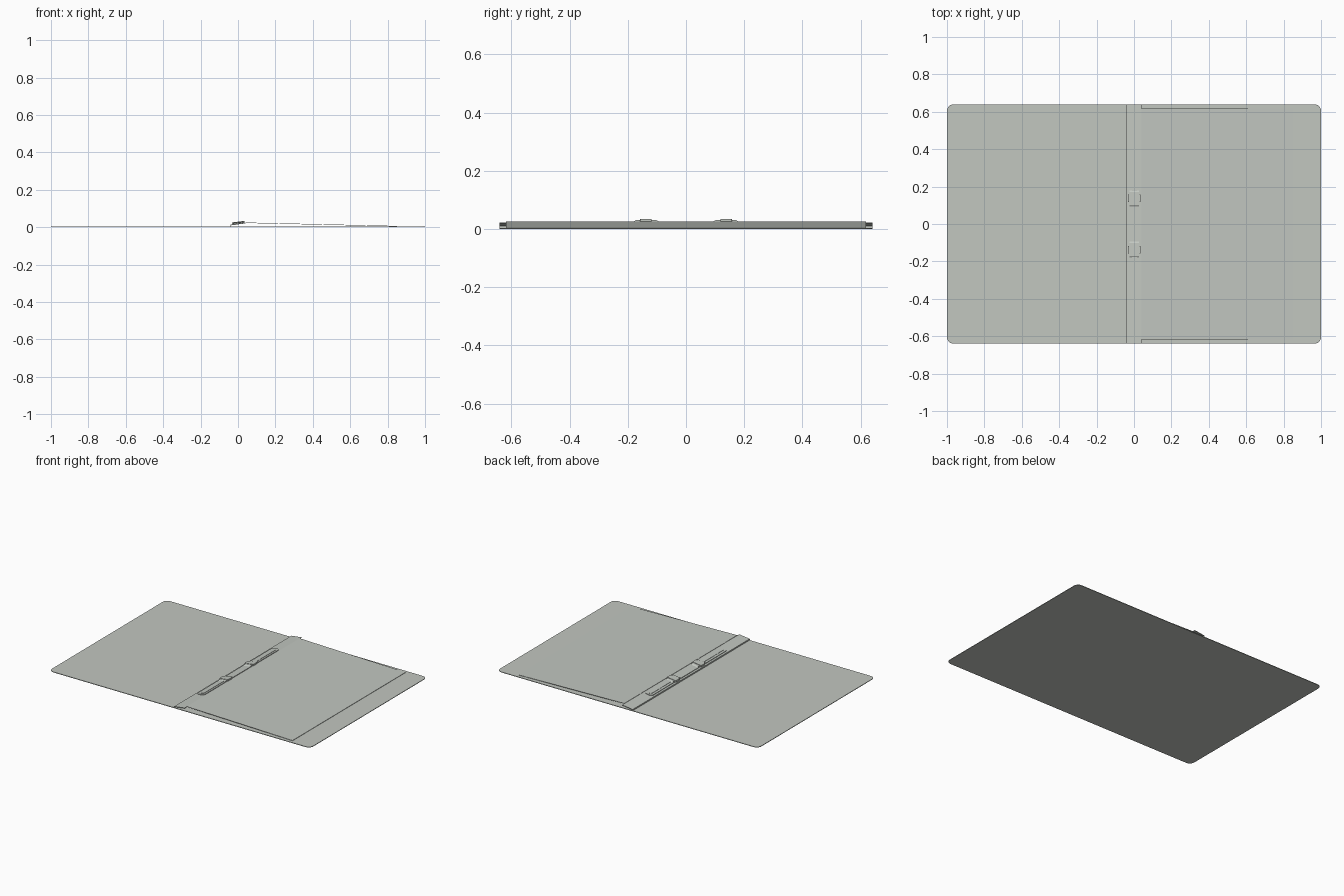
import bpy, bmesh, math

if "Cube" in bpy.data.objects:
    bpy.data.objects.remove(bpy.data.objects["Cube"])

card = bpy.data.materials.new("grey green card")
card.diffuse_color = (0.54, 0.57, 0.53, 1)
card.use_nodes = True
card.node_tree.nodes["Principled BSDF"].inputs["Base Color"].default_value = card.diffuse_color

SPINE_L, SPINE_R = -0.04, 0.04


def spine_z(x):
    """Height of the tilted spine surface at x."""
    return 0.013 + (x - SPINE_L) / (SPINE_R - SPINE_L) * 0.010


def finish(name, bm):
    bmesh.ops.recalc_face_normals(bm, faces=bm.faces[:])
    mesh = bpy.data.meshes.new(name)
    bm.to_mesh(mesh)
    bm.free()
    mesh.materials.append(card)
    obj = bpy.data.objects.new(name, mesh)
    bpy.context.collection.objects.link(obj)
    return obj


def prism(name, points, offset):
    """Closed loop of 3D points, extruded by an offset vector."""
    bm = bmesh.new()
    face = bm.faces.new([bm.verts.new(p) for p in points])
    new = bmesh.ops.extrude_face_region(bm, geom=[face])["geom"]
    verts = [v for v in new if isinstance(v, bmesh.types.BMVert)]
    bmesh.ops.translate(bm, vec=offset, verts=verts)
    return finish(name, bm)


def rounded(x0, x1, y0, y1, r, steps=6):
    """Outline of a rounded rectangle in x and y."""
    pts = []
    for i, (cx, cy) in enumerate(((x1 - r, y1 - r), (x0 + r, y1 - r),
                                  (x0 + r, y0 + r), (x1 - r, y0 + r))):
        for k in range(steps + 1):
            a = math.pi / 2 * (i + k / steps)
            pts.append((cx + r * math.cos(a), cy + r * math.sin(a)))
    return pts


def tilted_plate(name, x0, x1, y0, y1, r, low, high):
    """Rounded plate that follows the slope of the spine."""
    pts = [(x, y, spine_z(x) + low) for x, y in rounded(x0, x1, y0, y1, r)]
    return prism(name, pts, (0, 0, high - low))


# Large flat cover sheet, with rounded corners
prism("cover_sheet", [(x, y, 0) for x, y in rounded(-1, 1, -0.64, 0.64, 0.035)],
      (0, 0, 0.004))

# Raised spine strip: upright left edge, then a tilted top
t = 0.003
prism("spine_strip", [(x, -0.64, z) for x, z in (
    (SPINE_L, 0.004), (SPINE_L, spine_z(SPINE_L)), (SPINE_R, spine_z(SPINE_R)),
    (SPINE_R, spine_z(SPINE_R) - t), (SPINE_L + t, spine_z(SPINE_L) - t),
    (SPINE_L + t, 0.004))], (0, 1.28, 0))

# Inner sheet sloping down from the spine to the cover
prism("inner_sheet", [(x, -0.618, z) for x, z in (
    (SPINE_R, 0.025), (0.85, 0.0065), (0.85, 0.004), (SPINE_R, 0.0225))],
    (0, 1.236, 0))

# Long fastener base
tilted_plate("fastener_base", -0.027, 0.03, -0.415, 0.415, 0.018, -0.001, 0.004)

for side, label in ((-1, "front"), (1, "back")):
    # Folded prong lying on the base
    y0, y1 = sorted((side * 0.10, side * 0.40))
    tilted_plate(label + "_prong", -0.012, 0.016, y0, y1, 0.012, 0.003, 0.006)

    # Slider with sloping shoulders
    pts = [(-0.024, side * y, spine_z(-0.024) + h) for y, h in (
        (0.092, 0.003), (0.102, 0.009), (0.172, 0.009), (0.182, 0.003))]
    prism(label + "_slider", pts, (0.052, 0, spine_z(0.028) - spine_z(-0.024)))

    # Band wrapped over the slider
    y0, y1 = sorted((side * 0.118, side * 0.158))
    tilted_plate(label + "_slider_band", -0.033, 0.034, y0, y1, 0.002, 0.0, 0.0115)
